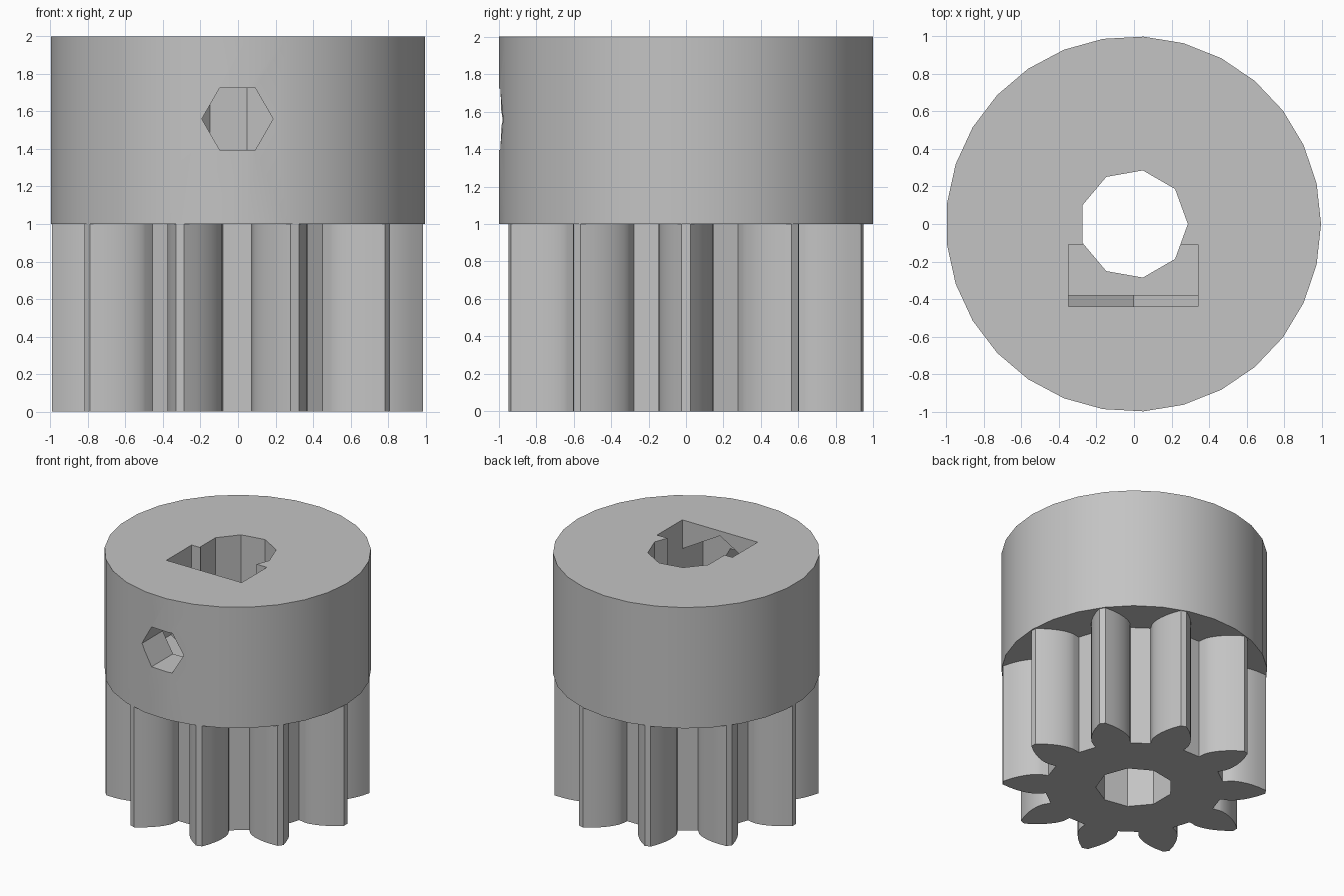
import bpy
import bmesh
from math import acos, cos, sin, tan, pi, radians

cube = bpy.data.objects.get("Cube")
if cube:
    bpy.data.objects.remove(cube, do_unlink=True)

SHIFT = -0.003            # centres the odd-sided collar on x
SCREW_Z = 1.56

grey = bpy.data.materials.new("light grey plastic")
grey.use_nodes = True
grey.diffuse_color = (0.55, 0.55, 0.55, 1)
grey.node_tree.nodes["Principled BSDF"].inputs["Base Color"].default_value = grey.diffuse_color


def prism(name, outline, start, end, along_y=False):
    """Extrude an outline along z, or along y when the outline is in x and z."""
    def place(a, b, t):
        return (a + SHIFT, t, b) if along_y else (a + SHIFT, b, t)
    bm = bmesh.new()
    face = bm.faces.new([bm.verts.new(place(a, b, start)) for a, b in outline])
    new = bmesh.ops.extrude_face_region(bm, geom=[face])["geom"]
    step = (0, end - start, 0) if along_y else (0, 0, end - start)
    bmesh.ops.translate(bm, vec=step, verts=[v for v in new if isinstance(v, bmesh.types.BMVert)])
    bmesh.ops.recalc_face_normals(bm, faces=bm.faces)
    mesh = bpy.data.meshes.new(name)
    bm.to_mesh(mesh)
    bm.free()
    mesh.materials.append(grey)
    obj = bpy.data.objects.new(name, mesh)
    bpy.context.collection.objects.link(obj)
    return obj


def polygon(sides, radius, turn=0.0, height=0.0):
    angles = [turn + 2 * pi * i / sides for i in range(sides)]
    return [(radius * cos(a), height + radius * sin(a)) for a in angles]


def gear_outline(teeth=10, root=0.67, tip=0.99, pressure=radians(28), steps=7):
    """Involute teeth with straight flanks below the base circle."""
    def involute(a):
        return tan(a) - a
    pitch = tip / (1 + 2 / teeth)
    base = pitch * cos(pressure)
    half = pi / (2 * teeth) + involute(pressure)
    flank = [(root, half)]
    for i in range(steps + 1):
        r = base + (tip - base) * (i / steps) ** 1.5
        flank.append((r, half - involute(acos(min(1, base / r)))))
    points = []
    for t in range(teeth):
        mid = 2 * pi * t / teeth
        side = [(r, mid - a) for r, a in flank]
        side += [(r, mid + a) for r, a in reversed(flank)]
        points += [(r * cos(a), r * sin(a)) for r, a in side]
    return points


def combine(target, other, operation):
    mod = target.modifiers.new(operation.lower(), 'BOOLEAN')
    mod.operation = operation
    mod.solver = 'EXACT'
    mod.object = other
    bpy.context.view_layer.objects.active = target
    bpy.ops.object.modifier_apply(modifier=mod.name)
    bpy.data.objects.remove(other, do_unlink=True)


# Round collar on top of the toothed section
pinion = prism("pinion_gear_with_collar", polygon(29, 1.0), 1.0, 2.0)
combine(pinion, prism("teeth", gear_outline(), 0.0, 1.2), 'UNION')

# Shaft bore
combine(pinion, prism("bore_cutter", polygon(9, 0.29), -0.5, 2.5), 'DIFFERENCE')

# Nut slot open at the top, with the hexagonal nut pocket in front of it
slot = [(-0.345, 1.37), (0.345, 1.37), (0.345, 2.5), (-0.345, 2.5)]
combine(pinion, prism("slot_cutter", slot, -0.44, -0.11, True), 'DIFFERENCE')
pocket = polygon(6, 0.4, pi / 6, SCREW_Z)
combine(pinion, prism("nut_cutter", pocket, -0.71, -0.38, True), 'DIFFERENCE')

# Grub screw hole from the front into the bore
screw = polygon(6, 0.19, 0, SCREW_Z)
combine(pinion, prism("screw_cutter", screw, -1.5, 0.0, True), 'DIFFERENCE')

bpy.ops.object.select_all(action='DESELECT')
pinion.select_set(True)
bpy.context.view_layer.objects.active = pinion
bpy.ops.object.shade_smooth_by_angle(angle=radians(30))
